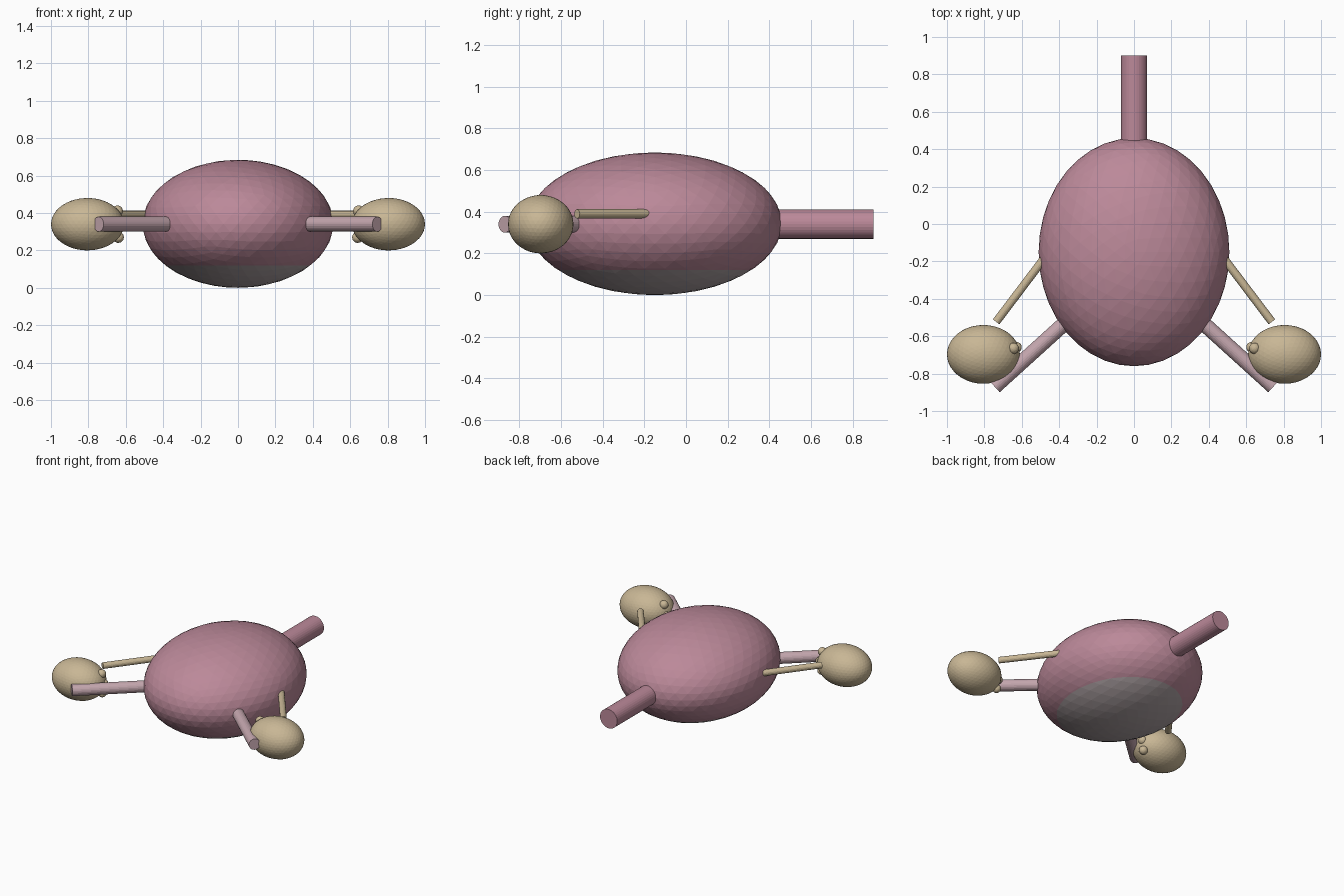
import bpy, bmesh
from mathutils import Vector, Matrix

if "Cube" in bpy.data.objects:
    bpy.data.objects.remove(bpy.data.objects["Cube"])


def material(name, rgb):
    m = bpy.data.materials.new(name)
    m.diffuse_color = (*rgb, 1)
    m.use_nodes = True
    m.node_tree.nodes["Principled BSDF"].inputs["Base Color"].default_value = m.diffuse_color
    return m


ROSE = material("rose", (0.50, 0.25, 0.32))
PALE = material("pale_pink", (0.55, 0.38, 0.42))
GREY = material("grey_pink", (0.42, 0.36, 0.37))
TAN = material("tan", (0.58, 0.47, 0.30))


def finish(bm, name, *mats):
    bmesh.ops.recalc_face_normals(bm, faces=bm.faces[:])
    me = bpy.data.meshes.new(name)
    bm.to_mesh(me)
    bm.free()
    for m in mats:
        me.materials.append(m)
    ob = bpy.data.objects.new(name, me)
    bpy.context.collection.objects.link(ob)
    return ob


def rod(name, a, b, r, mat, sides=24):
    a, b = Vector(a), Vector(b)
    d = b - a
    bm = bmesh.new()
    bmesh.ops.create_cone(
        bm, cap_ends=True, segments=sides, radius1=r, radius2=r, depth=d.length,
        matrix=Matrix.Translation((a + b) / 2) @ d.to_track_quat('Z', 'Y').to_matrix().to_4x4())
    return finish(bm, name, mat)


def ellipsoid(bm, centre, radii, sub):
    bmesh.ops.create_icosphere(
        bm, subdivisions=sub, radius=1,
        matrix=Matrix.Translation(centre) @ Matrix.Diagonal((*radii, 1)))


# Main body, with a grey underside cut off at a level line
bm = bmesh.new()
ellipsoid(bm, (0, -0.15, 0.342), (0.51, 0.61, 0.342), 4)
bmesh.ops.bisect_plane(bm, geom=bm.verts[:] + bm.edges[:] + bm.faces[:],
                       plane_co=(0, 0, 0.12), plane_no=(0, 0, 1))
for f in bm.faces:
    f.material_index = 1 if f.calc_center_median().z < 0.12 else 0
finish(bm, "body", ROSE, GREY)

# Rear neck
rod("neck", (0, 0.38, 0.34), (0, 0.90, 0.34), 0.07, ROSE, 32)

for side, s in (("right", 1), ("left", -1)):
    # Front tube
    rod("tube_" + side, (s * 0.32, -0.485, 0.34), (s * 0.745, -0.87, 0.34), 0.04, PALE)
    # Thin cord
    rod("cord_" + side, (s * 0.47, -0.17, 0.39), (s * 0.737, -0.523, 0.39), 0.022, TAN, 16)
    # Oval bulb
    bm = bmesh.new()
    ellipsoid(bm, (s * 0.805, -0.697, 0.34), (0.195, 0.157, 0.14), 4)
    finish(bm, "bulb_" + side, TAN)
    # Small bumps on the inner end of the bulb
    bm = bmesh.new()
    for x, y, z in ((0.645, -0.665, 0.41), (0.64, -0.665, 0.27), (0.63, -0.66, 0.34)):
        ellipsoid(bm, (s * x, y, z), (0.03, 0.03, 0.03), 3)
    finish(bm, "bumps_" + side, TAN)
